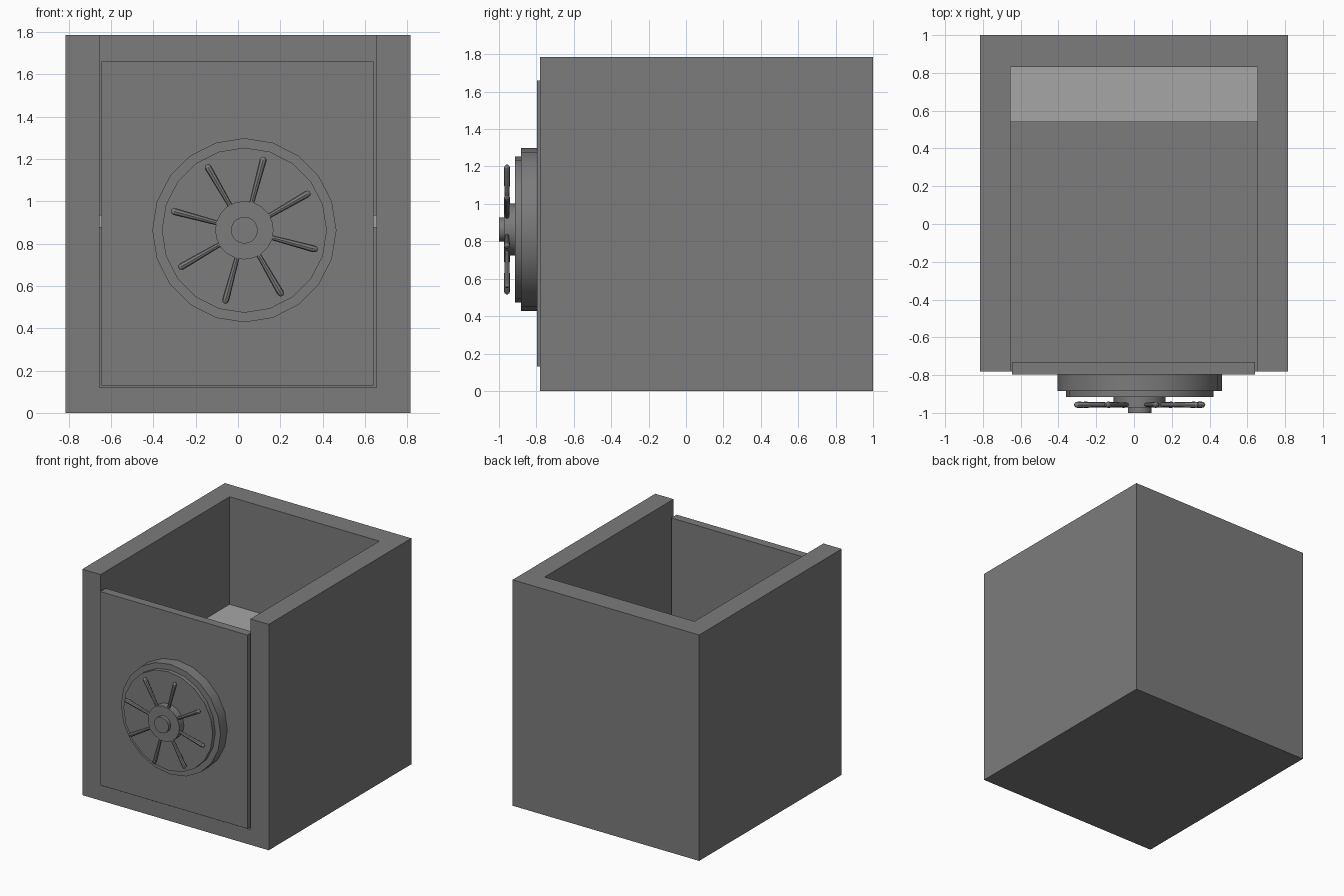
import bpy, bmesh, math
from mathutils import Matrix, Vector

if "Cube" in bpy.data.objects:
    bpy.data.objects.remove(bpy.data.objects["Cube"])


def material(name, grey):
    m = bpy.data.materials.new(name)
    m.diffuse_color = (grey, grey, grey, 1)
    m.use_nodes = True
    m.node_tree.nodes["Principled BSDF"].inputs["Base Color"].default_value = m.diffuse_color
    return m


DARK = material("dark_steel", 0.2)
LIGHT = material("light_steel", 0.38)


def add_object(name, bm, mat=DARK):
    bmesh.ops.recalc_face_normals(bm, faces=bm.faces)
    me = bpy.data.meshes.new(name)
    bm.to_mesh(me)
    bm.free()
    me.materials.append(mat)
    ob = bpy.data.objects.new(name, me)
    bpy.context.collection.objects.link(ob)
    return ob


def box(name, lo, hi, mat=DARK):
    lo, hi = Vector(lo), Vector(hi)
    bm = bmesh.new()
    bmesh.ops.create_cube(bm, size=1, matrix=Matrix.Translation((lo + hi) / 2)
                          @ Matrix.Diagonal((*(hi - lo), 1)))
    return add_object(name, bm, mat)


def lathe(name, profile, sides, matrix):
    """Closed solid turned about local z from (radius, height) points."""
    bm = bmesh.new()
    rings = []
    for r, h in profile:
        rings.append([bm.verts.new((r * math.cos(a), r * math.sin(a), h))
                      for a in (math.tau * i / sides for i in range(sides))])
    for a, b in zip(rings, rings[1:]):
        for i in range(sides):
            j = (i + 1) % sides
            bm.faces.new((a[i], a[j], b[j], b[i]))
    bm.faces.new(rings[0])
    bm.faces.new(rings[-1])
    bm.transform(matrix)
    ob = add_object(name, bm)
    bpy.ops.object.select_all(action='DESELECT')
    ob.select_set(True)
    bpy.context.view_layer.objects.active = ob
    bpy.ops.object.shade_smooth_by_angle(angle=math.radians(35))
    return ob


# Safe body, hollow and open at the top and front
body = box("safe_body", (-0.815, -0.78, 0), (0.815, 1.0, 1.785))
cutter = box("cavity_cutter", (-0.655, -1.2, 0.12), (0.655, 0.83, 2.2))
cutter.hide_render = True
cut = body.modifiers.new("cavity", 'BOOLEAN')
cut.operation = 'DIFFERENCE'
cut.solver = 'EXACT'
cut.object = cutter
bpy.context.view_layer.objects.active = body
bpy.ops.object.modifier_apply(modifier=cut.name)
bpy.data.objects.remove(cutter)

# Shelf at the back of the cavity
box("shelf", (-0.655, 0.54, 0.875), (0.655, 0.83, 0.935), LIGHT)

# Door panel
box("door", (-0.645, -0.797, 0.13), (0.64, -0.73, 1.66))

# Stepped round plate, hub and cap, turned about the dial axis
CENTRE = Matrix.Translation((0.03, 0, 0.863))
AXIS = CENTRE @ Matrix.Rotation(math.pi / 2, 4, 'X')  # local z points to -y
lathe("dial_plate", [(0.435, 0.79), (0.435, 0.883), (0.39, 0.883), (0.39, 0.915)], 20, AXIS)
lathe("wheel_hub", [(0.138, 0.91), (0.138, 0.972), (0.063, 0.972), (0.063, 1.0)], 20, AXIS)

# Eight handle spokes with rounded tips
SPOKE = [(0.011, 0.12), (0.016, 0.32), (0.0165, 0.34), (0.013, 0.352), (0.006, 0.358)]
for k in range(8):
    turn = Matrix.Rotation(math.radians(15 + 45 * k), 4, 'Y')
    lathe(f"wheel_spoke_{k + 1}", SPOKE, 8,
          CENTRE @ Matrix.Translation((0, -0.957, 0)) @ turn)
